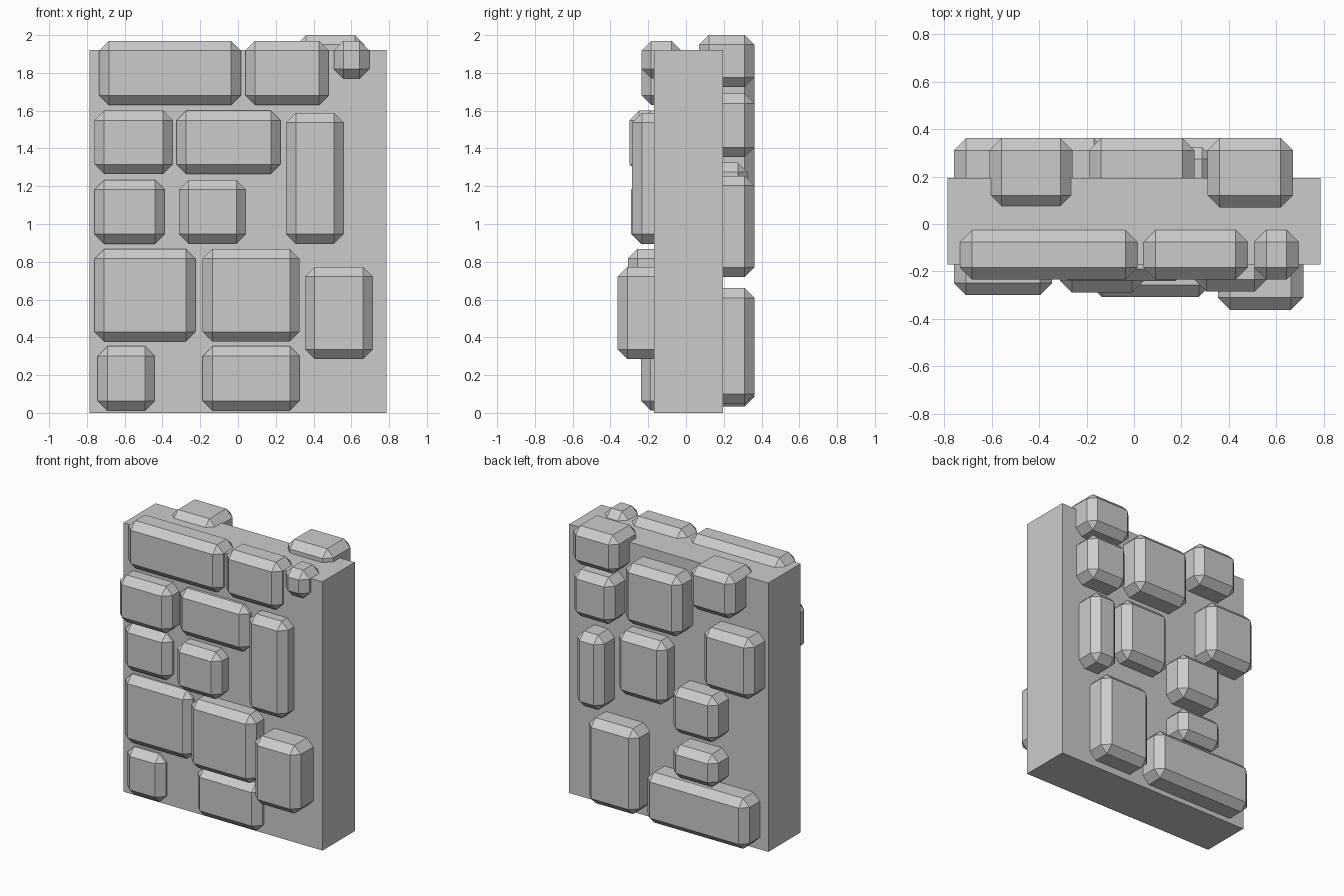
import bpy, bmesh

CHAMFER = 0.051


def block(name, x0, x1, y0, y1, z0, z1, chamfer=0.0):
    """Box given by its extents, with optional flat chamfers on all edges."""
    bm = bmesh.new()
    bmesh.ops.create_cube(bm, size=1.0)
    for v in bm.verts:
        v.co.x = x1 if v.co.x > 0 else x0
        v.co.y = y1 if v.co.y > 0 else y0
        v.co.z = z1 if v.co.z > 0 else z0
    if chamfer:
        bmesh.ops.bevel(bm, geom=bm.edges[:], offset=chamfer,
                        offset_type='OFFSET', segments=1, affect='EDGES')
    mesh = bpy.data.meshes.new(name)
    bm.to_mesh(mesh)
    bm.free()
    obj = bpy.data.objects.new(name, mesh)
    bpy.context.collection.objects.link(obj)
    return obj


# wall core
block("wall_slab", -0.787, 0.787, -0.17, 0.195, 0.0, 1.92)

# front stones: x0, x1, z0, z1, outer y
front = [
    (-0.735, 0.015, 1.63, 1.97, -0.235),
    (0.04, 0.48, 1.63, 1.97, -0.235),
    (0.507, 0.695, 1.77, 1.97, -0.235),
    (-0.76, -0.345, 1.265, 1.60, -0.30),
    (-0.325, 0.225, 1.265, 1.60, -0.24),
    (-0.76, -0.388, 0.895, 1.233, -0.235),
    (-0.312, 0.042, 0.895, 1.233, -0.29),
    (0.255, 0.56, 0.895, 1.588, -0.285),
    (-0.76, -0.225, 0.378, 0.868, -0.235),
    (-0.187, 0.325, 0.378, 0.868, -0.308),
    (0.355, 0.714, 0.285, 0.772, -0.362),
    (-0.743, -0.442, 0.012, 0.353, -0.235),
    (-0.187, 0.325, 0.012, 0.353, -0.238),
]
for i, (x0, x1, z0, z1, y) in enumerate(front):
    depth = 0.21 if y > -0.25 else 0.29
    block(f"front_stone_{i + 1}", x0, x1, y, y + depth, z0, z1, CHAMFER)

# back stones: x0, x1, z0, z1, outer y
back = [
    (-0.61, -0.26, 1.65, 1.965, 0.362),
    (0.31, 0.67, 1.725, 2.0, 0.362),
    (0.345, 0.665, 1.355, 1.69, 0.362),
    (-0.19, 0.255, 1.41, 1.845, 0.362),
    (0.427, 0.64, 0.72, 1.255, 0.362),
    (-0.045, 0.337, 0.87, 1.325, 0.325),
    (-0.76, -0.365, 1.115, 1.55, 0.362),
    (-0.473, -0.118, 0.73, 1.06, 0.362),
    (-0.473, -0.12, 0.41, 0.645, 0.362),
    (0.15, 0.548, 0.05, 0.66, 0.362),
    (-0.72, 0.085, 0.035, 0.395, 0.362),
]
for i, (x0, x1, z0, z1, y) in enumerate(back):
    block(f"back_stone_{i + 1}", x0, x1, y - 0.292, y, z0, z1, CHAMFER)
